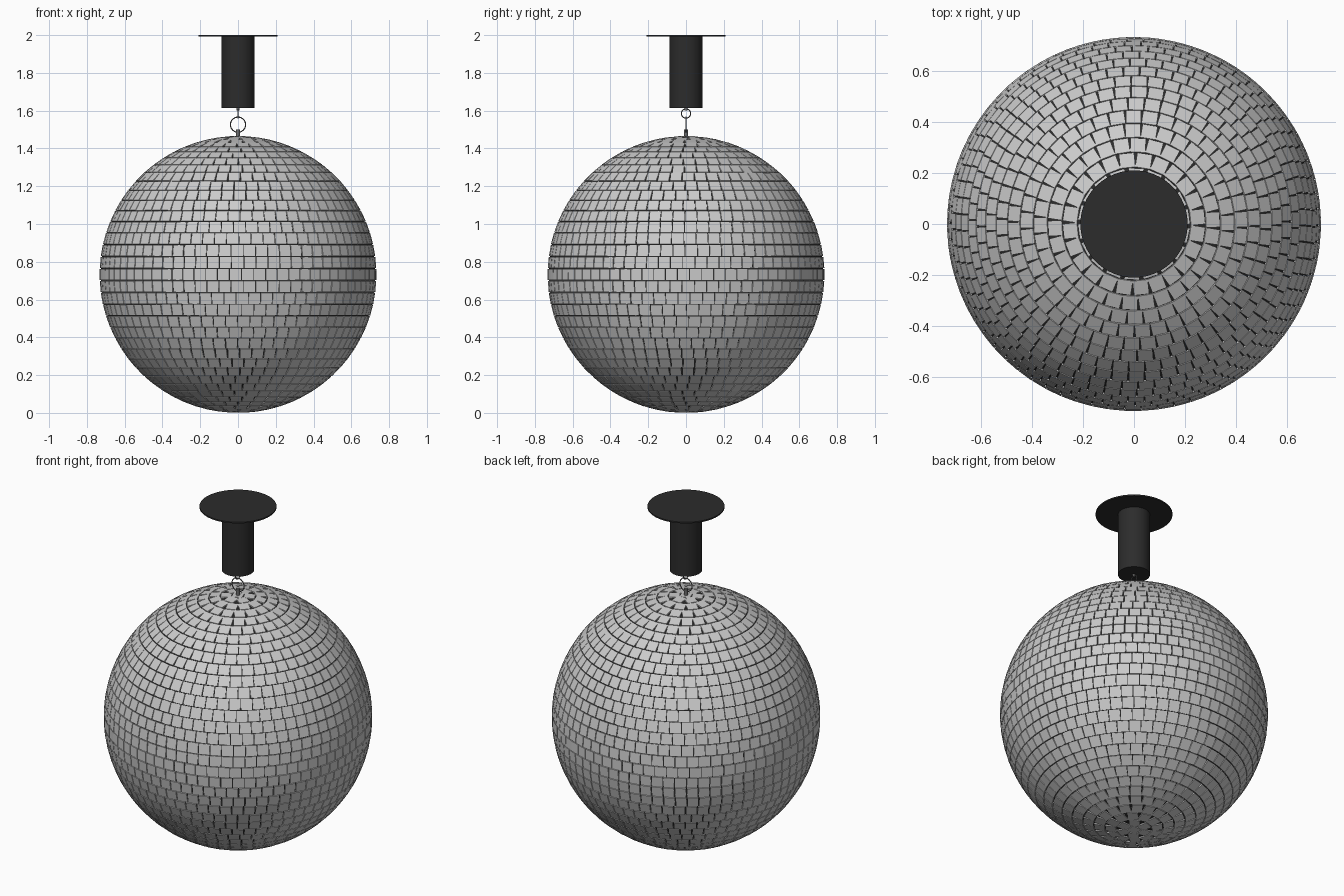
import bpy, bmesh, math, random
from mathutils import Matrix, Vector

if "Cube" in bpy.data.objects:
    bpy.data.objects.remove(bpy.data.objects["Cube"])

random.seed(4)
CZ, R = 0.733, 0.732          # ball centre height and outer radius


def material(name, c):
    m = bpy.data.materials.new(name)
    m.diffuse_color = (c, c, c, 1)
    m.use_nodes = True
    m.node_tree.nodes["Principled BSDF"].inputs["Base Color"].default_value = m.diffuse_color
    return m


black = material("black", 0.025)
mirror = material("mirror", 0.62)
steel = material("steel", 0.15)


def finish(name, mat, smooth=True):
    ob = bpy.context.object
    ob.name = name
    ob.data.materials.append(mat)
    if smooth:
        bpy.ops.object.shade_smooth_by_angle(angle=math.radians(35))
    return ob


def cylinder(name, r, z0, z1, mat, sides=48):
    bpy.ops.mesh.primitive_cylinder_add(vertices=sides, radius=r, depth=z1 - z0,
                                        location=(0, 0, (z0 + z1) / 2))
    return finish(name, mat)


def ring(name, r, wire, z, turn, mat):
    bpy.ops.mesh.primitive_torus_add(major_radius=r, minor_radius=wire,
                                     major_segments=40, minor_segments=8,
                                     location=(0, 0, z),
                                     rotation=(math.pi / 2, 0, turn))
    return finish(name, mat)


# dark core showing through the gaps between tiles
bpy.ops.mesh.primitive_uv_sphere_add(segments=96, ring_count=48, radius=R - 0.006,
                                     location=(0, 0, CZ))
finish("ball_core", black)

# square mirror tiles laid in staggered rows
bm = bmesh.new()
STEP = math.radians(5)
SIZE = R * STEP
THICK = 0.008


def tile(lat, lon):
    n = Vector((math.cos(lat) * math.cos(lon), math.cos(lat) * math.sin(lon), math.sin(lat)))
    east = Vector((-math.sin(lon), math.cos(lon), 0))
    north = n.cross(east)
    rot = Matrix((east, north, n)).transposed().to_4x4()
    place = Matrix.Translation(n * (R - THICK / 2 - 0.0004)) @ rot
    tilt = Matrix.Rotation(random.uniform(-0.012, 0.012), 4, random.choice("XY"))
    size = Matrix.Diagonal((SIZE - 0.004, SIZE - 0.004, THICK, 1))
    bmesh.ops.create_cube(bm, size=1, matrix=place @ tilt @ size)


for row in range(-18, 19):
    lat = row * STEP
    count = max(1, int(2 * math.pi * R * math.cos(lat) / SIZE))
    start = random.uniform(0, math.tau)
    for i in range(count):
        tile(lat, start + math.tau * i / count)

me = bpy.data.meshes.new("mirror_tiles")
bm.to_mesh(me)
bm.free()
tiles = bpy.data.objects.new("mirror_tiles", me)
tiles.location.z = CZ
me.materials.append(mirror)
bpy.context.collection.objects.link(tiles)

# motor hanging from its ceiling plate
cylinder("ceiling_plate", 0.21, 1.992, 2.0, black, 64)
cylinder("motor_housing", 0.088, 1.615, 1.993, black)
cylinder("motor_shaft", 0.009, 1.602, 1.618, steel, 16)

# linked hanging rings and the peg on the ball
ring("upper_ring", 0.024, 0.003, 1.585, math.pi / 2, steel)
ring("lower_ring", 0.040, 0.003, 1.526, 0, steel)
cylinder("ball_peg", 0.011, 1.44, 1.50, steel, 16)
